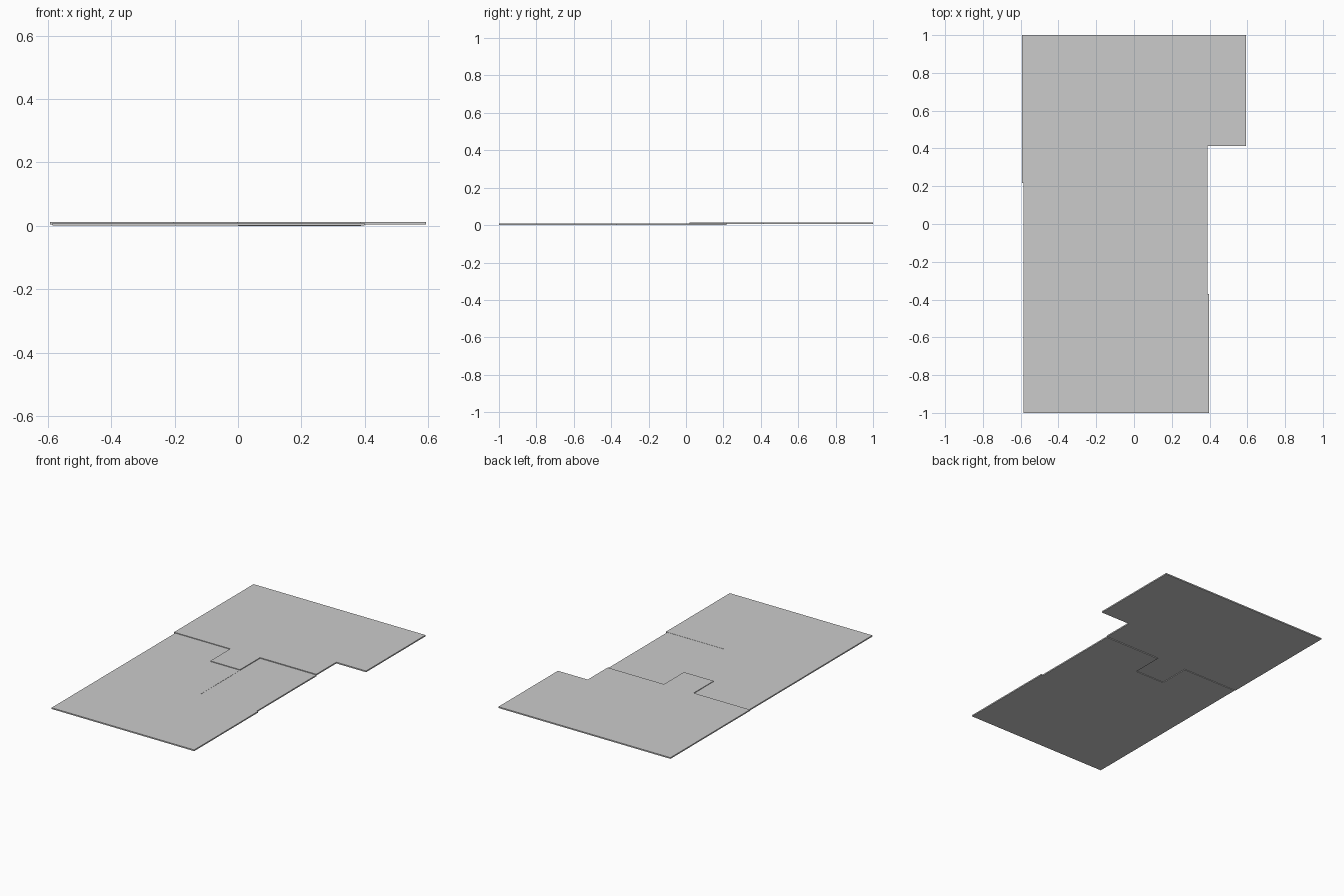
import bpy
import bmesh

if "Cube" in bpy.data.objects:
    bpy.data.objects.remove(bpy.data.objects["Cube"])

# One flat stone-grey colour
grey = bpy.data.materials.new("light grey")
grey.diffuse_color = (0.6, 0.6, 0.6, 1.0)
grey.use_nodes = True
grey.node_tree.nodes["Principled BSDF"].inputs["Base Color"].default_value = grey.diffuse_color

THICK = 0.008


def slab(name, outline, z):
    """Extrude a counter-clockwise floor outline upwards from height z."""
    bm = bmesh.new()
    base = bm.faces.new([bm.verts.new((x, y, z)) for x, y in outline])
    ext = bmesh.ops.extrude_face_region(bm, geom=[base], use_keep_orig=True)
    top = [g for g in ext["geom"] if isinstance(g, bmesh.types.BMVert)]
    bmesh.ops.translate(bm, verts=top, vec=(0, 0, THICK))
    bmesh.ops.recalc_face_normals(bm, faces=bm.faces)
    mesh = bpy.data.meshes.new(name)
    bm.to_mesh(mesh)
    bm.free()
    mesh.materials.append(grey)
    obj = bpy.data.objects.new(name, mesh)
    bpy.context.collection.objects.link(obj)
    return obj


# Raised rear floor, with a tongue reaching forward in the middle
slab("rear_floor", [
    (-0.593, 0.217), (-0.205, 0.217), (-0.205, 0.02), (0.0, 0.02),
    (0.0, 0.217), (0.388, 0.217), (0.388, 0.414), (0.593, 0.414),
    (0.593, 1.0), (-0.593, 1.0)], 0.005)

# L-shaped front floor, one step lower
slab("front_floor", [
    (-0.585, -1.0), (0.398, -1.0), (0.398, -0.37), (0.0, -0.37),
    (0.0, 0.02), (-0.205, 0.02), (-0.205, 0.217), (-0.585, 0.217)], 0.001)

# Lowest floor panel on the right
slab("side_floor", [
    (0.0, -0.37), (0.388, -0.37), (0.388, 0.217), (0.0, 0.217)], 0.0)
